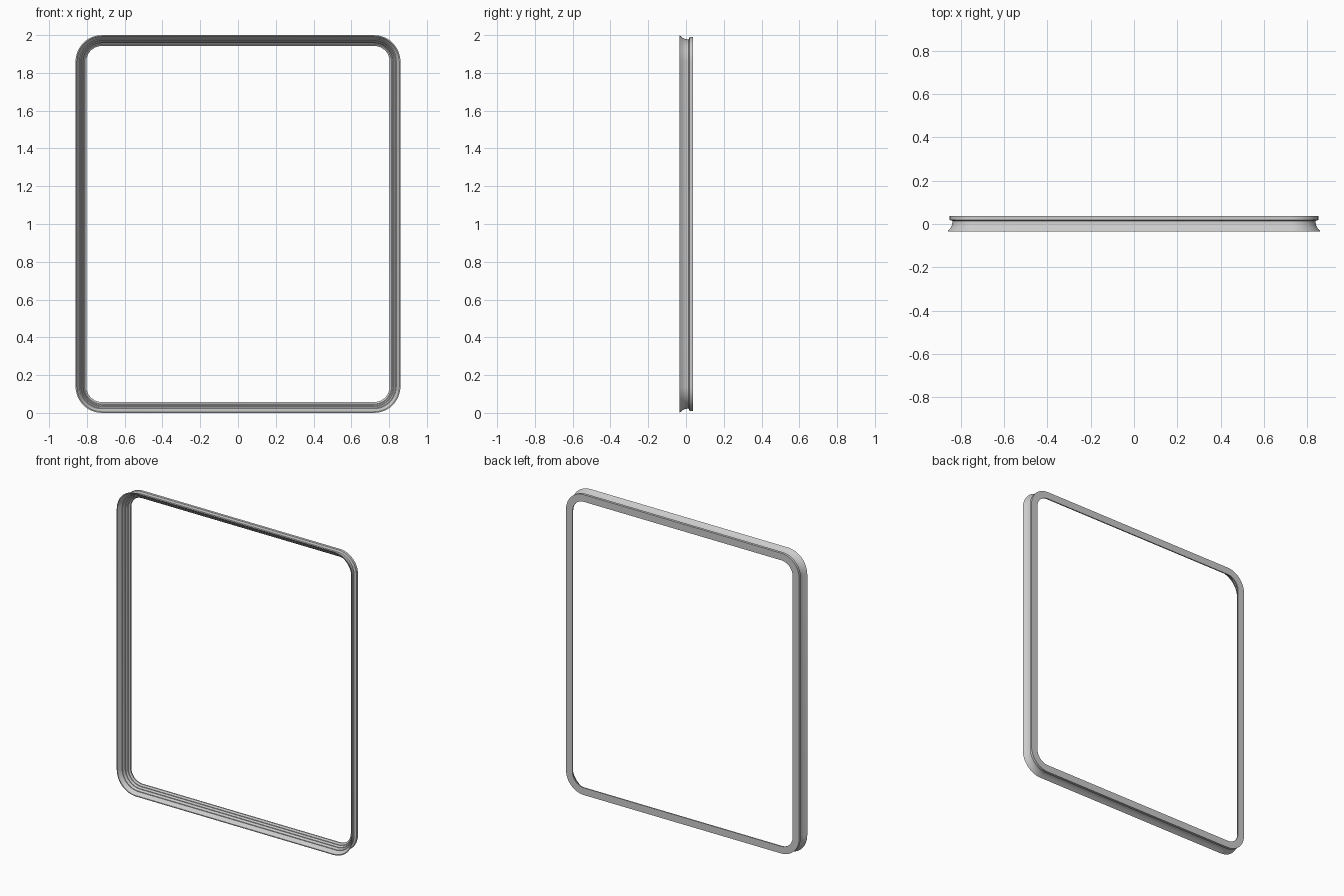
import bpy
import bmesh
from math import cos, sin, pi, radians

cube = bpy.data.objects.get("Cube")
if cube:
    bpy.data.objects.remove(cube)

# Overall frame size
HALF_WIDTH, HALF_HEIGHT = 0.86, 1.0
CORNER_RADIUS = 0.14
CORNER_STEPS = 12

# Seal cross-section: (distance in from the outer edge, depth y)
PROFILE = [
    (0.0, -0.035),     # flared front lip
    (0.014, -0.018), (0.02, -0.006), (0.023, 0.006),
    (0.023, 0.014),    # outer groove
    (0.01, 0.019),
    (0.01, 0.036),     # flat back band
    (0.057, 0.036),
    (0.057, 0.028),    # inner edge
    (0.047, 0.02), (0.043, 0.02),   # stepped funnel toward the front
    (0.037, 0.006), (0.033, 0.006),
    (0.026, -0.01), (0.022, -0.01),
    (0.012, -0.025), (0.006, -0.035),
]


def rounded_path():
    """Corner centre and outward direction for each station round the frame."""
    cx = HALF_WIDTH - CORNER_RADIUS
    cz = HALF_HEIGHT - CORNER_RADIUS
    for corner, (sx, sz) in enumerate([(1, 1), (-1, 1), (-1, -1), (1, -1)]):
        for step in range(CORNER_STEPS + 1):
            angle = (corner + step / CORNER_STEPS) * pi / 2
            yield sx * cx, sz * cz, cos(angle), sin(angle)


def sweep_frame(name, profile, material):
    bm = bmesh.new()
    rings = []
    for cx, cz, dx, dz in rounded_path():
        ring = []
        for inset, y in profile:
            r = CORNER_RADIUS - inset
            ring.append(bm.verts.new((cx + dx * r, y, HALF_HEIGHT + cz + dz * r)))
        rings.append(ring)
    for i, ring in enumerate(rings):
        following = rings[(i + 1) % len(rings)]
        for j in range(len(profile)):
            k = (j + 1) % len(profile)
            bm.faces.new((ring[j], ring[k], following[k], following[j]))
    bmesh.ops.recalc_face_normals(bm, faces=bm.faces)
    mesh = bpy.data.meshes.new(name)
    bm.to_mesh(mesh)
    bm.free()
    mesh.materials.append(material)
    obj = bpy.data.objects.new(name, mesh)
    bpy.context.collection.objects.link(obj)
    return obj


# Grey rubber
grey = bpy.data.materials.new("grey_rubber")
grey.use_nodes = True
colour = (0.6, 0.6, 0.6, 1)
grey.diffuse_color = colour
grey.node_tree.nodes["Principled BSDF"].inputs["Base Color"].default_value = colour

# Door seal
seal = sweep_frame("door_seal", PROFILE, grey)
bpy.ops.object.select_all(action="DESELECT")
seal.select_set(True)
bpy.context.view_layer.objects.active = seal
bpy.ops.object.shade_smooth_by_angle(angle=radians(30))
